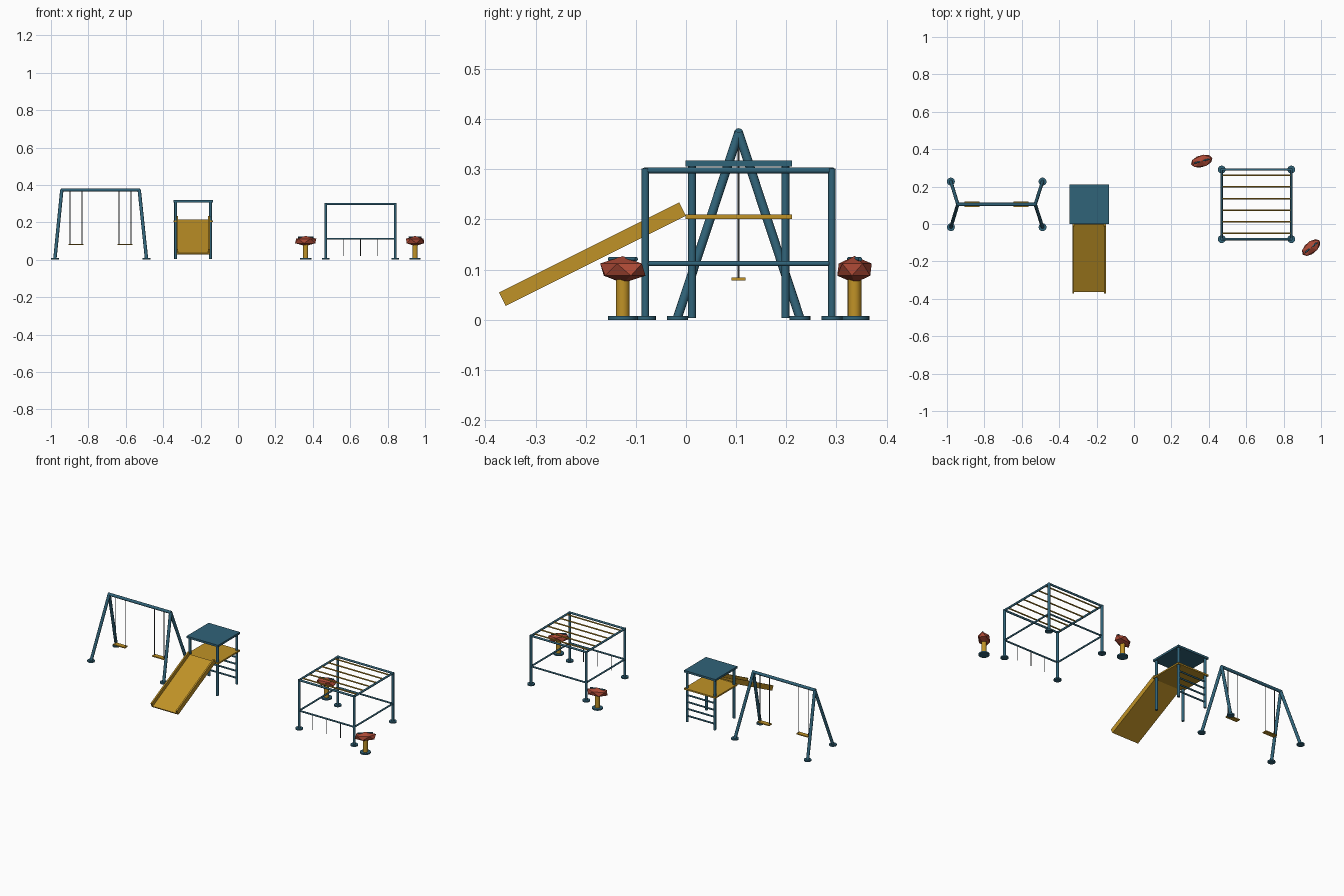
import bpy
from math import radians, atan2, hypot
from mathutils import Vector

cube = bpy.data.objects.get("Cube")
if cube:
    bpy.data.objects.remove(cube, do_unlink=True)


def make_material(name, rgb):
    mat = bpy.data.materials.new(name)
    mat.use_nodes = True
    mat.diffuse_color = (*rgb, 1)
    mat.node_tree.nodes["Principled BSDF"].inputs["Base Color"].default_value = (*rgb, 1)
    return mat


BLUE = make_material("teal blue", (0.03, 0.125, 0.19))
YELLOW = make_material("mustard yellow", (0.53, 0.29, 0.02))
RED = make_material("brick red", (0.40, 0.065, 0.035))
STEEL = make_material("chain steel", (0.10, 0.11, 0.12))


def finish(name, mat):
    ob = bpy.context.object
    ob.name = name
    ob.data.materials.append(mat)
    return ob


def tube(name, a, b, radius, mat=BLUE, sides=16):
    """Round bar between two points."""
    a, b = Vector(a), Vector(b)
    axis = b - a
    bpy.ops.mesh.primitive_cylinder_add(vertices=sides, radius=radius, depth=axis.length,
                                        location=(a + b) / 2,
                                        rotation=axis.to_track_quat('Z', 'Y').to_euler())
    bpy.ops.object.shade_smooth_by_angle(angle=radians(40))
    return finish(name, mat)


def box(name, center, size, mat, tilt=0):
    bpy.ops.mesh.primitive_cube_add(size=1, location=center, rotation=(tilt, 0, 0))
    bpy.context.object.scale = size
    return finish(name, mat)


def foot(name, x, y, radius=0.021):
    tube(name, (x, y, 0), (x, y, 0.008), radius, sides=20)


# Swing set
MID_Y = 0.105
TOP_Z = 0.373
tube("swing_beam", (-0.947, MID_Y, TOP_Z), (-0.523, MID_Y, TOP_Z), 0.009)
for top_x, foot_x in ((-0.942, -0.979), (-0.528, -0.489)):
    for side in (-1, 1):
        y = MID_Y + side * 0.122
        tube("swing_leg", (foot_x, y, 0.004), (top_x, MID_Y, TOP_Z), 0.009)
        foot("swing_foot", foot_x, y)
for x in (-0.866, -0.604):
    box("swing_seat", (x, MID_Y, 0.081), (0.078, 0.028, 0.006), YELLOW)
    for side in (-1, 1):
        cx = x + side * 0.032
        tube("swing_chain", (cx, MID_Y, 0.083), (cx, MID_Y, TOP_Z), 0.002, STEEL, 8)

# Slide tower
TX = -0.24
box("tower_roof", (TX, MID_Y, 0.312), (0.212, 0.212, 0.012), BLUE)
box("tower_platform", (TX, MID_Y, 0.205), (0.212, 0.212, 0.009), YELLOW)
for sx in (-1, 1):
    for sy in (-1, 1):
        x, y = TX + sx * 0.093, MID_Y + sy * 0.093
        tube("tower_post", (x, y, 0.004), (x, y, 0.308), 0.008)
for i in range(4):
    z = 0.04 + i * 0.042
    tube("ladder_rung", (TX - 0.093, 0.198, z), (TX + 0.093, 0.198, z), 0.005, sides=12)

# Slide: bed along the lower edge of two side rails
low, high = Vector((TX, -0.366, 0.041)), Vector((TX, -0.007, 0.2205))
run = high - low
tilt = atan2(run.z, run.y)
length = hypot(run.y, run.z)
normal = Vector((0, -run.z, run.y)).normalized()
center = (low + high) / 2
box("slide_bed", center - normal * 0.011, (0.176, length, 0.008), YELLOW, tilt)
for side in (-1, 1):
    box("slide_rail", center + Vector((side * 0.085, 0, 0)), (0.009, length, 0.03), YELLOW, tilt)

# Climbing frame
X0, X1, Y0, Y1 = 0.469, 0.841, -0.081, 0.291
corners = [(X0, Y0), (X1, Y0), (X1, Y1), (X0, Y1)]
for i, (x, y) in enumerate(corners):
    nx, ny = corners[(i + 1) % 4]
    tube("frame_post", (x, y, 0.004), (x, y, 0.302), 0.0075)
    foot("frame_foot", x, y)
    tube("frame_top_rail", (x, y, 0.298), (nx, ny, 0.298), 0.006)
    tube("frame_middle_rail", (x, y, 0.112), (nx, ny, 0.112), 0.005)
for i in range(6):
    y = MID_Y + (i - 2.5) * 0.062
    tube("overhead_bar", (X0, y, 0.298), (X1, y, 0.298), 0.004, YELLOW, 12)
for i in range(1, 4):
    x = X0 + (X1 - X0) * i / 4
    tube("hanging_rope", (x, Y0, 0.02), (x, Y0, 0.112), 0.0016, STEEL, 8)

# Spring riders
for x, y, angle in ((0.362, 0.336, 16), (0.947, -0.126, 40)):
    foot("rider_base", x, y, 0.03)
    tube("rider_spring", (x, y, 0.008), (x, y, 0.085), 0.0135, YELLOW)
    turn = radians(angle)
    bpy.ops.mesh.primitive_ico_sphere_add(subdivisions=1, radius=1, location=(x, y, 0.1),
                                          rotation=(0, 0, turn))
    bpy.context.object.scale = (0.066, 0.036, 0.027)
    finish("rider_body", RED)
    reach = Vector((0.042, 0, 0))
    reach.rotate(bpy.context.object.rotation_euler)
    grip = Vector((x, y, 0.121))
    tube("rider_handle", grip - reach, grip + reach, 0.004, sides=12)
